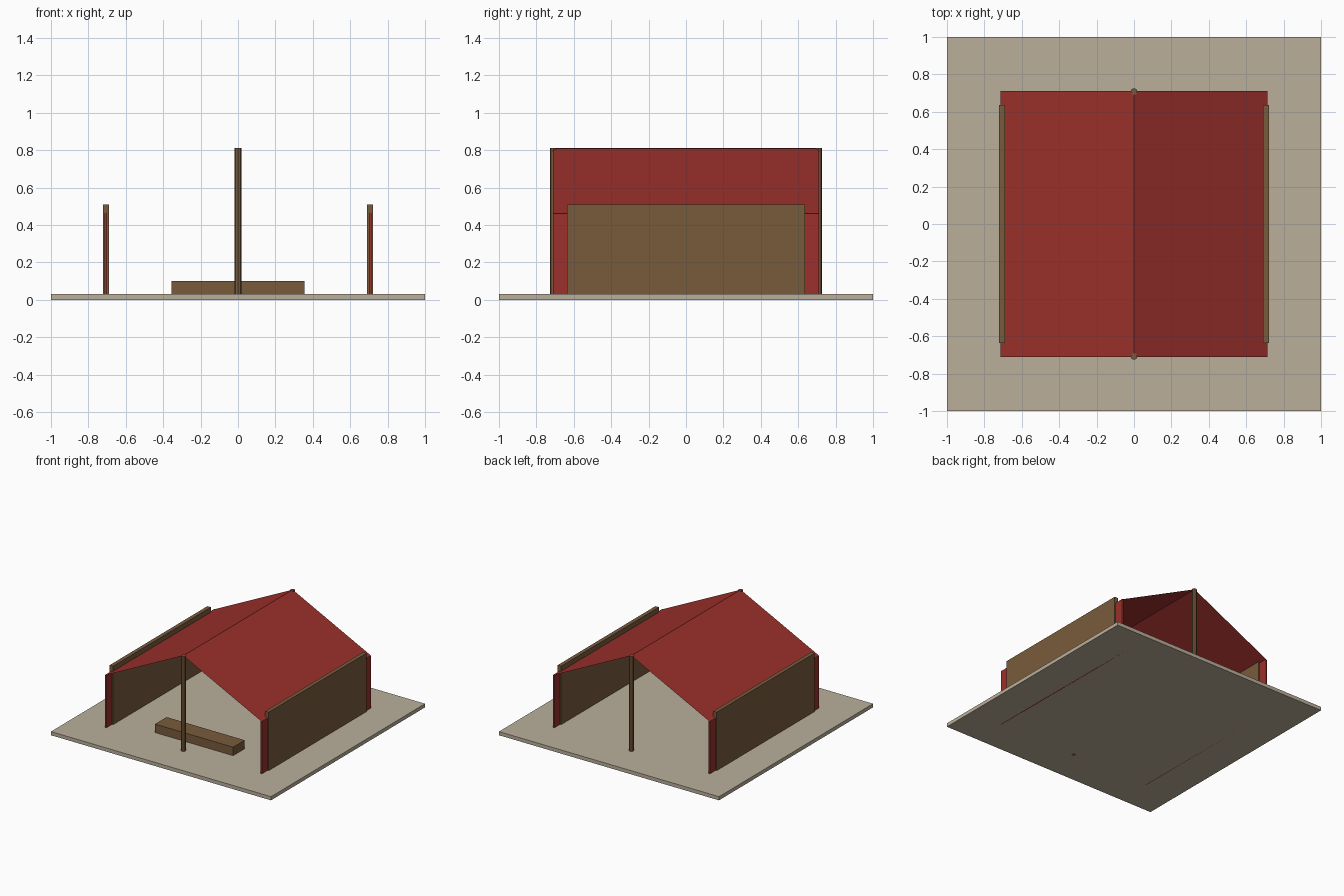
import bpy

if "Cube" in bpy.data.objects:
    bpy.data.objects.remove(bpy.data.objects["Cube"])


def material(name, rgb):
    mat = bpy.data.materials.new(name)
    mat.diffuse_color = (*rgb, 1)
    mat.use_nodes = True
    mat.node_tree.nodes["Principled BSDF"].inputs["Base Color"].default_value = mat.diffuse_color
    return mat


SAND = material("sand", (0.49, 0.43, 0.33))
WOOD = material("wood", (0.19, 0.105, 0.045))
CLOTH = material("red_cloth", (0.33, 0.03, 0.025))


def box(name, lo, hi, mat):
    centre = [(a + b) / 2 for a, b in zip(lo, hi)]
    bpy.ops.mesh.primitive_cube_add(size=1, location=centre)
    obj = bpy.context.object
    obj.name = name
    obj.scale = [b - a for a, b in zip(lo, hi)]
    obj.data.materials.append(mat)
    return obj


# Ground slab
box("base", (-1, -1, 0), (1, 1, 0.03), SAND)

# Timber side walls and the cloth curtains inside them
for side, s in (("left", -1), ("right", 1)):
    x = s * 0.707
    box(side + "_wall", (x - 0.016, -0.635, 0.01), (x + 0.016, 0.635, 0.51), WOOD)
    box(side + "_curtain", (x - 0.007, -0.71, 0), (x + 0.007, 0.71, 0.46), CLOTH)

# Ridge poles at both open ends
for end, y in (("front", -0.708), ("back", 0.708)):
    bpy.ops.mesh.primitive_cylinder_add(vertices=8, radius=0.018, depth=0.81,
                                        location=(0, y, 0.405))
    pole = bpy.context.object
    pole.name = end + "_pole"
    pole.data.materials.append(WOOD)

# Thin cloth roof: gable profile swept along y
profile = [(-0.71, 0.46), (0, 0.81), (0.71, 0.46)]
verts = [(x, y, z) for y in (-0.71, 0.71) for x, z in profile]
mesh = bpy.data.meshes.new("roof")
mesh.from_pydata(verts, [], [(0, 1, 4, 3), (1, 2, 5, 4)])
mesh.materials.append(CLOTH)
roof = bpy.data.objects.new("roof", mesh)
bpy.context.collection.objects.link(roof)

# Low counter near the front opening
box("counter", (-0.355, -0.57, 0.02), (0.355, -0.42, 0.10), WOOD)
